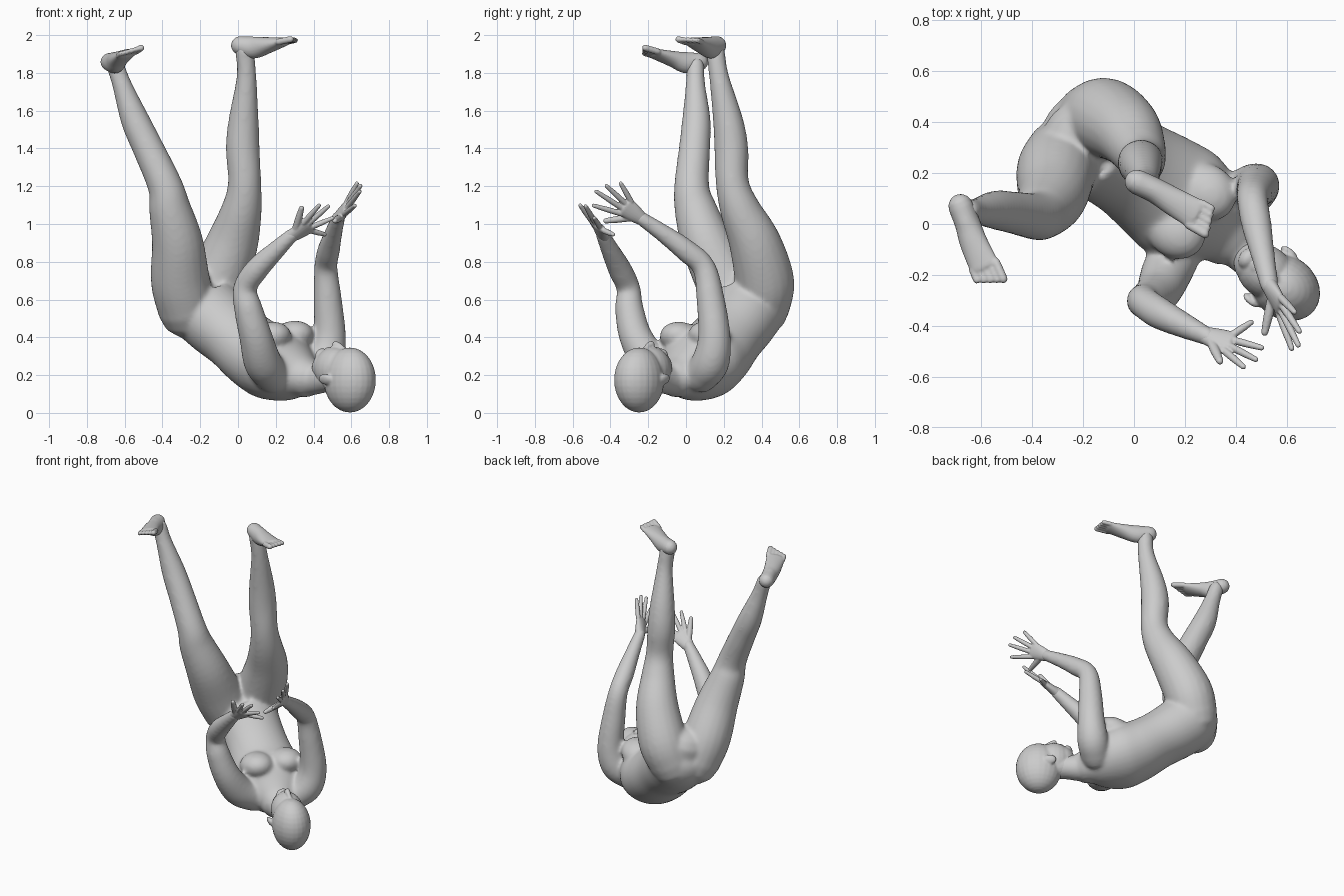
import bpy, bmesh, math
from mathutils import Vector, Matrix

if "Cube" in bpy.data.objects:
    bpy.data.objects.remove(bpy.data.objects["Cube"])

V = Vector
LAT = V((.62, .78, 0))      # across the torso
AX = V((.78, -.62, 0))      # pelvis to head, horizontal
UP = V((0, 0, 1))


def spline(keys, steps=5):
    """Catmull-Rom through (x, y, z, half width, half depth) keys"""
    k = [V(p if len(p) == 5 else (*p, p[3])) for p in keys]
    k = [k[0] * 2 - k[1]] + k + [k[-1] * 2 - k[-2]]
    out = []
    for i in range(1, len(k) - 2):
        a, b, c, d = k[i - 1:i + 3]
        for s in range(steps):
            t = s / steps
            out.append((b * 2 + (c - a) * t + (a * 2 - b * 5 + c * 4 - d) * t * t
                        + (b * 3 - a - c * 3 + d) * t ** 3) * .5)
    out.append(k[-2])
    return out


def loft(bm, keys, lateral=LAT, sides=20):
    """Closed tube with elliptical rings and rounded ends"""
    pts = spline(keys)
    pos = [V(p[:3]) for p in pts]
    n = len(pts)
    stations = []
    for i in range(n):
        t = (pos[min(i + 1, n - 1)] - pos[max(i - 1, 0)]).normalized()
        stations.append((pos[i], t, pts[i][3], pts[i][4]))

    def cap(st, sign):
        p, t, w, d = st
        r = min(w, d)
        return [(p + t * sign * r * math.sin(a), t, w * math.cos(a), d * math.cos(a))
                for a in (.5, 1.0, 1.4)]
    stations = cap(stations[0], -1)[::-1] + stations + cap(stations[-1], 1)
    rings = []
    for p, t, w, d in stations:
        u = (lateral - t * lateral.dot(t)).normalized()
        v = t.cross(u)
        rings.append([bm.verts.new(p + u * w * math.cos(j * math.tau / sides)
                                   + v * d * math.sin(j * math.tau / sides)) for j in range(sides)])
    for a, b in zip(rings, rings[1:]):
        for j in range(sides):
            q = (j + 1) % sides
            bm.faces.new((a[j], a[q], b[q], b[j]))
    bm.faces.new(rings[0][::-1])
    bm.faces.new(rings[-1])


def blob(bm, centre, along, across, up, axes=(AX, LAT, UP)):
    """Ellipsoid aligned to the body axes"""
    m = Matrix((axes[0] * along, axes[1] * across, axes[2] * up)).transposed().to_4x4()
    m.translation = centre
    bmesh.ops.create_uvsphere(bm, u_segments=24, v_segments=16, radius=1, matrix=m)


def finish(bm, name, voxel, smooth):
    bmesh.ops.recalc_face_normals(bm, faces=bm.faces)
    me = bpy.data.meshes.new(name)
    bm.to_mesh(me)
    bm.free()
    ob = bpy.data.objects.new(name, me)
    bpy.context.collection.objects.link(ob)
    r = ob.modifiers.new("fuse", 'REMESH')
    r.mode = 'VOXEL'
    r.voxel_size = voxel
    r.use_smooth_shade = True
    s = ob.modifiers.new("soften", 'SMOOTH')
    s.factor = .5
    s.iterations = smooth


# body: torso and chest muscles
bm = bmesh.new()
loft(bm, [(-.235, .34, .66, .165, .125), (-.195, .335, .575, .205, .185), (-.115, .287, .49, .203, .188),
          (-.01, .22, .4, .203, .178), (.095, .148, .315, .222, .19), (.185, .082, .265, .234, .2),
          (.27, .02, .222, .2, .168), (.35, -.045, .19, .12, .11)], sides=32)
tilt = V((-.2, .16, .95)).normalized()
for c in ((.165, -.025, .395), (.285, .125, .4)):
    blob(bm, c, .125, .11, .085, (LAT.cross(tilt), LAT, tilt))
loft(bm, [(.28, .01, .2, .1), (.38, -.07, .178, .086), (.46, -.14, .185, .078), (.53, -.2, .19, .08)])

# legs
loft(bm, [(-.17, .4, .56, .15), (-.11, .415, .7, .158), (-.03, .365, .9, .138), (.02, .285, 1.08, .107),
          (.035, .245, 1.22, .088), (.025, .24, 1.4, .09), (.03, .222, 1.55, .08),
          (.045, .175, 1.78, .053), (.035, .155, 1.92, .05)])
loft(bm, [(-.27, .27, .55, .155), (-.305, .205, .7, .157), (-.32, .11, .9, .137), (-.36, .05, 1.08, .112),
          (-.385, .03, 1.2, .093), (-.475, .045, 1.4, .083), (-.545, .055, 1.55, .076),
          (-.615, .05, 1.74, .052), (-.65, .05, 1.84, .048)])

# arms
loft(bm, [(.18, -.09, .2, .095), (.13, -.185, .27, .1), (.095, -.265, .4, .088), (.055, -.3, .55, .076),
          (.037, -.305, .66, .063), (.1, -.35, .76, .063), (.2, -.4, .86, .05), (.29, -.442, .945, .037)])
loft(bm, [(.39, .08, .2, .095), (.455, .13, .27, .1), (.485, .15, .4, .087), (.475, .13, .6, .075),
          (.465, .095, .77, .062), (.48, 0, .86, .06), (.505, -.12, .95, .048), (.532, -.245, 1.035, .037)])
finish(bm, "body", .011, 14)

# head: skull, face, jaw, chin, nose, lips, ears
bm = bmesh.new()
blob(bm, (.592, -.248, .174), .148, .123, .172)
blob(bm, (.515, -.187, .232), .12, .103, .118)
blob(bm, (.478, -.158, .24), .088, .085, .09)
blob(bm, (.447, -.135, .3), .035, .045, .042)
loft(bm, [(.565, -.22, .335, .012), (.535, -.2, .355, .016), (.517, -.185, .362, .02)], sides=12)
blob(bm, (.484, -.16, .33), .022, .035, .02)
for side in (-1, 1):
    ear = V((.535, -.207, .178)) + LAT * side * .118
    turn = (LAT * side - AX * .1 - UP * .4).normalized()
    flat = (UP + LAT * side * .4).normalized()
    blob(bm, ear, .042, .016, .03, (AX, turn, flat))
loft(bm, [(.4, -.09, .185, .065), (.54, -.2, .19, .085)])
finish(bm, "head", .007, 4)

# feet: sole loft and five toes
for name, keys, lat in (
    ("right_foot", [(.012, .165, 1.945, .049, .05), (.085, .13, 1.934, .05, .058),
                    (.16, .085, 1.947, .056, .043), (.24, .04, 1.964, .061, .024)], V((.5, .86, 0))),
    ("left_foot", [(-.68, .07, 1.858, .049, .048), (-.652, .0, 1.854, .05, .057),
                   (-.63, -.07, 1.874, .055, .042), (-.588, -.165, 1.902, .06, .024)], V((.93, .3, .22)))):
    bm = bmesh.new()
    loft(bm, keys, lat)
    end = V(keys[-1][:3])
    fwd = (end - V(keys[-2][:3])).normalized()
    for i in range(5):
        # big toe on the inner edge
        p = end + lat.normalized() * (i - 2) * .025 * (1 if name == "left_foot" else -1)
        k = 4 - i
        r = .018 if k == 0 else .0145
        reach = .092 - .008 * k
        loft(bm, [(*p, r), (*(p + fwd * reach * .5), r), (*(p + fwd * (reach - r)), r)], lat, 10)
    finish(bm, name, .006, 4)

# hands: wrist, thumb tip, then index to little finger tips
for name, wrist, tips in (
    ("left_hand", (.28, -.437, .935), [(.34, -.545, 1.095), (.435, -.565, 1.105), (.485, -.535, 1.1),
                                       (.51, -.488, 1.035), (.468, -.38, .942)]),
    ("right_hand", (.53, -.24, 1.03), [(.51, -.438, 1.015), (.622, -.498, 1.1), (.648, -.483, 1.177),
                                       (.653, -.428, 1.208), (.634, -.35, 1.223)])):
    bm = bmesh.new()
    w = V(wrist)
    tips = [V(t) for t in tips]
    mid = sum(tips[1:], V()) / 4
    lat = tips[1] - tips[4]
    fwd = (mid - w).normalized()
    lat = (lat - fwd * lat.dot(fwd)).normalized()
    palm = w + fwd * .125
    loft(bm, [(*w, .037, .031), (*(w + fwd * .05), .047, .027), (*(w + fwd * .11), .054, .02)], lat)
    for i, tip in enumerate(tips):
        if i == 0:
            base, r = w + fwd * .04 + lat * .022, .02
        else:
            base, r = palm + lat * (2.5 - i) * .028 - fwd * .02, .0155
        knee = base.lerp(tip, .5)
        end = tip - (tip - base).normalized() * r * .7
        loft(bm, [(*base, r), (*knee, r * .95), (*end, r * .72)], lat, 10)
    finish(bm, name, .0045, 2)
